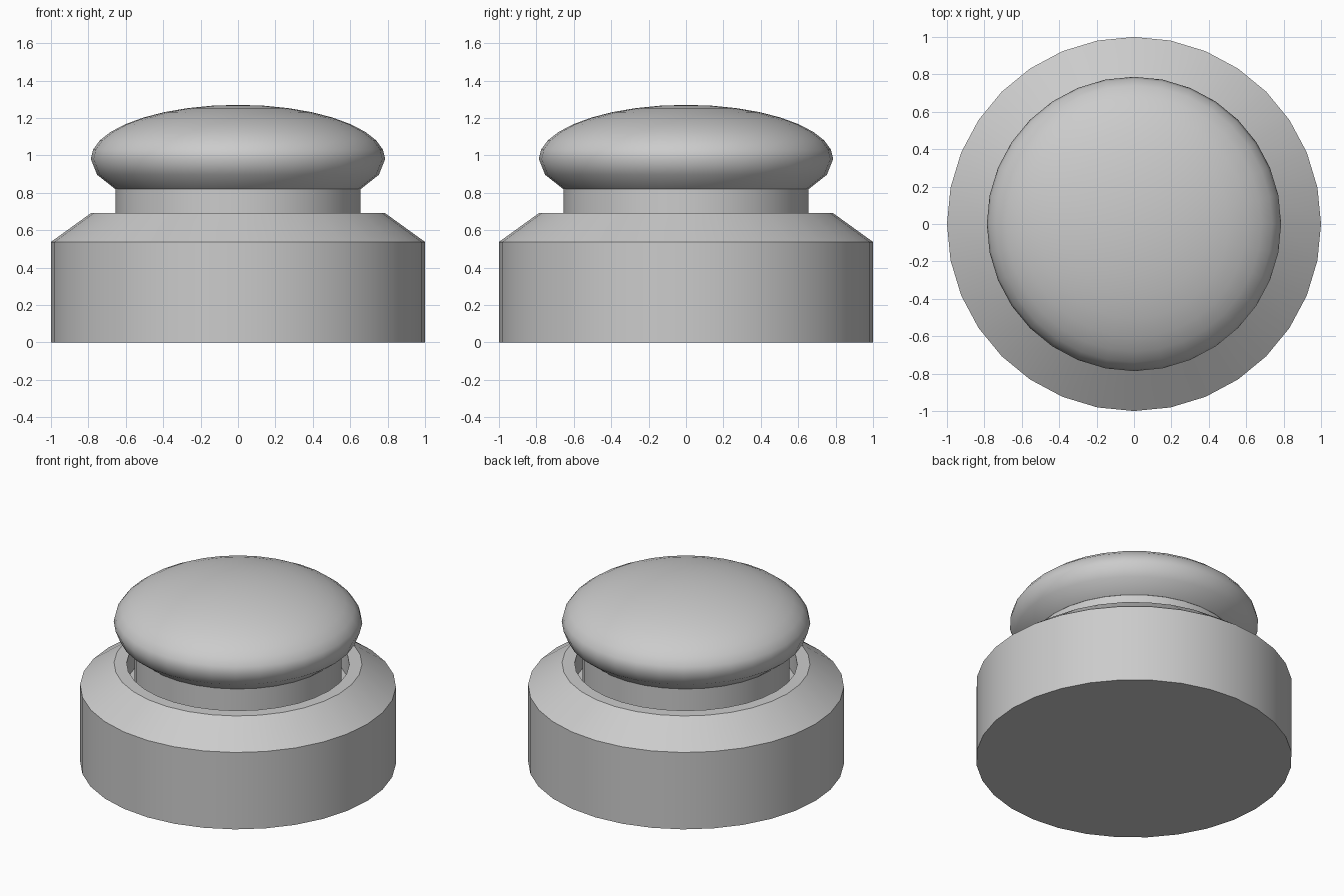
import bpy, bmesh
from math import cos, sin, pi, radians, asin

if "Cube" in bpy.data.objects:
    bpy.data.objects.remove(bpy.data.objects["Cube"])

SIDES = 32


def lathe(name, profile, angle=35):
    """Spin an (r, z) profile around z; r = 0 gives a pole."""
    bm = bmesh.new()
    rings = []
    for r, z in profile:
        if r == 0:
            rings.append([bm.verts.new((0, 0, z))] * SIDES)
        else:
            rings.append([bm.verts.new((r * cos(2 * pi * i / SIDES), r * sin(2 * pi * i / SIDES), z))
                          for i in range(SIDES)])
    for a, b in zip(rings, rings[1:]):
        for i in range(SIDES):
            j = (i + 1) % SIDES
            bm.faces.new(list(dict.fromkeys((a[i], a[j], b[j], b[i]))))
    bmesh.ops.recalc_face_normals(bm, faces=bm.faces)
    mesh = bpy.data.meshes.new(name)
    bm.to_mesh(mesh)
    bm.free()
    obj = bpy.data.objects.new(name, mesh)
    bpy.context.collection.objects.link(obj)
    bpy.ops.object.select_all(action='DESELECT')
    obj.select_set(True)
    bpy.context.view_layer.objects.active = obj
    bpy.ops.object.shade_smooth_by_angle(angle=radians(angle))
    return obj


# Housing: drum with sloped shoulder, narrow flat rim and a recess
lathe("housing", [(0, 0), (1, 0), (1, 0.537), (0.785, 0.692),
                  (0.705, 0.692), (0.705, 0.54), (0, 0.54)])

# Plunger: straight stem standing in the recess
lathe("plunger_stem", [(0, 0.54), (0.655, 0.54), (0.655, 0.82), (0, 0.82)])

# Push cap: flattened dome, cut off where it meets the stem
R, H, ZC = 0.787, 0.29, 0.98
low = -asin(0.16 / H)
steps = [low, low / 2] + [pi / 2 * k / 9 for k in range(9)]
lathe("push_cap", [(0, 0.82)] + [(R * cos(t), ZC + H * sin(t)) for t in steps]
      + [(0, ZC + H)])
